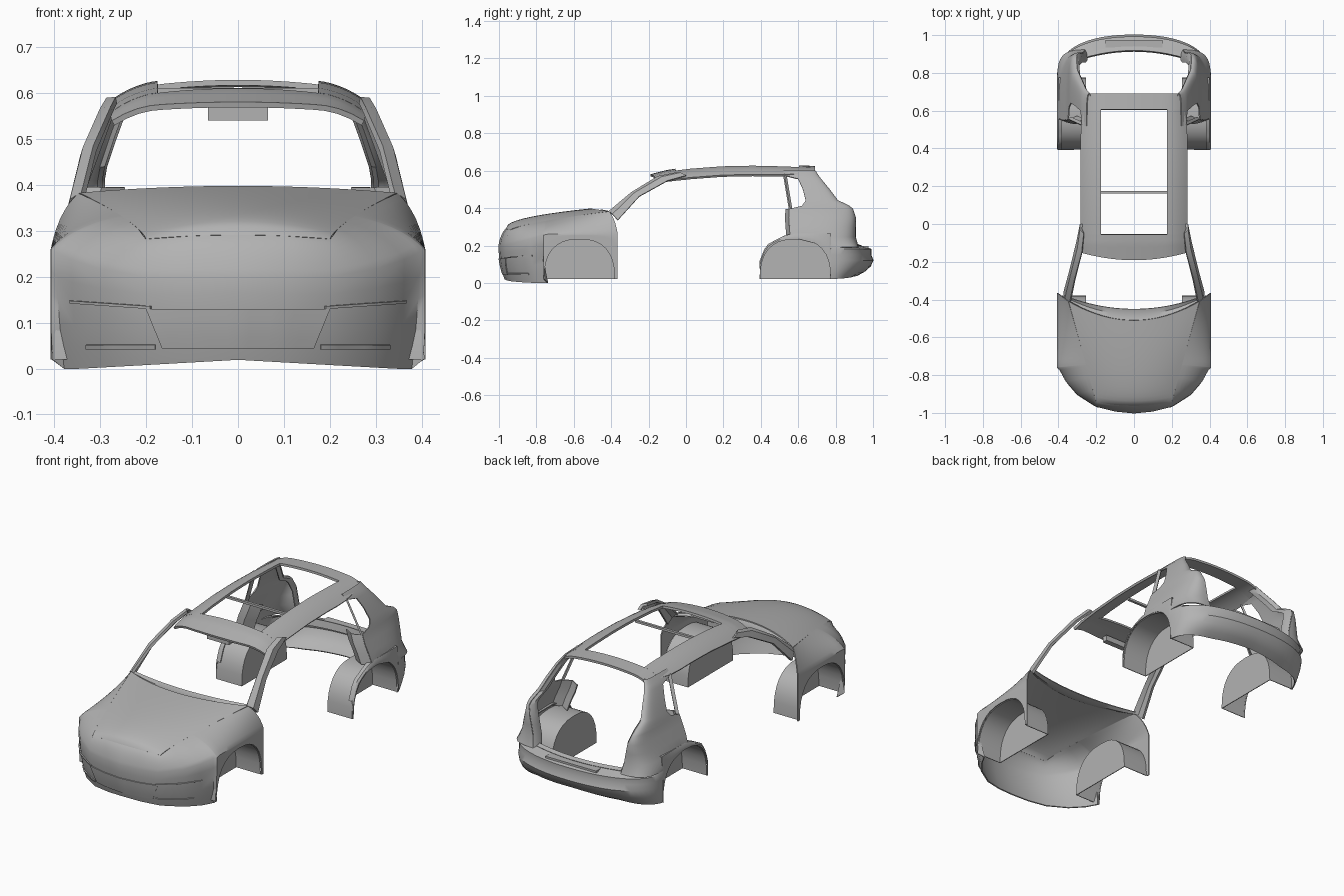
import bpy, bmesh, math
from mathutils import Vector

cube = bpy.data.objects.get("Cube")
if cube:
    bpy.data.objects.remove(cube)

grey = bpy.data.materials.new("body grey")
grey.use_nodes = True
COLOUR = (0.45, 0.45, 0.45, 1)
grey.diffuse_color = COLOUR
grey.node_tree.nodes["Principled BSDF"].inputs["Base Color"].default_value = COLOUR


def lerp(a, b, t):
    return a + (b - a) * t


def interp(table, key):
    """Piecewise linear lookup on the first column."""
    for a, b in zip(table, table[1:]):
        if key <= b[0]:
            t = max(0, (key - a[0]) / (b[0] - a[0]))
            return lerp(a[1], b[1], t)
    return table[-1][1]


def panel(name, rows, thick=0.006, offset=0):
    """Skin a grid of points, mirror it across x and give it sheet thickness."""
    bm = bmesh.new()
    grid = [[bm.verts.new(p) for p in row] for row in rows]
    for a, b in zip(grid, grid[1:]):
        for i in range(len(a) - 1):
            bm.faces.new((a[i], a[i + 1], b[i + 1], b[i]))
    bmesh.ops.remove_doubles(bm, verts=bm.verts, dist=0.0001)
    bmesh.ops.recalc_face_normals(bm, faces=bm.faces)
    mesh = bpy.data.meshes.new(name)
    bm.to_mesh(mesh)
    bm.free()
    mesh.materials.append(grey)
    ob = bpy.data.objects.new(name, mesh)
    bpy.context.collection.objects.link(ob)
    ob.modifiers.new("mirror", 'MIRROR')
    sheet = ob.modifiers.new("sheet", 'SOLIDIFY')
    sheet.thickness, sheet.offset = thick, offset
    bpy.ops.object.select_all(action='DESELECT')
    ob.select_set(True)
    bpy.context.view_layer.objects.active = ob
    bpy.ops.object.convert(target='MESH')
    bpy.ops.object.shade_smooth_by_angle(angle=math.radians(35))
    return ob


def box(name, centre, size):
    bm = bmesh.new()
    bmesh.ops.create_cube(bm, size=1)
    for v in bm.verts:
        v.co = Vector(centre) + Vector([c * s for c, s in zip(v.co, size)])
    mesh = bpy.data.meshes.new(name)
    bm.to_mesh(mesh)
    bm.free()
    mesh.materials.append(grey)
    ob = bpy.data.objects.new(name, mesh)
    bpy.context.collection.objects.link(ob)


def arch(centre, n=16):
    """Squarish wheel arch outline as (y, z) pairs."""
    pts = []
    for i in range(n + 1):
        c, s = math.cos(math.pi * i / n), max(0, math.sin(math.pi * i / n))
        pts.append((centre - 0.19 * math.copysign(abs(c) ** 0.8, c), 0.02 + 0.215 * s ** 0.8))
    return pts


SIDE = 0.405
FRONT_AXLE, REAR_AXLE = -0.57, 0.585

# Bonnet, bulged between its two side shut lines
def bonnet_point(f, u):
    x, y, z = lerp(0.2, 0.345, f), lerp(-0.94, -0.41, f), 0.28 + 0.1 * f ** 0.7
    bulge = 1 - u * u
    return (x * u, lerp(y, -0.96 + 0.45 * f, bulge), lerp(z, 0.29 + 0.105 * f ** 0.45, bulge))

panel("bonnet", [[bonnet_point((i / 14) ** 1.5, j / 10) for j in range(11)] for i in range(15)])

# Cowl between bonnet and windscreen
panel("cowl", [[(0.34 * u, lerp(-0.51 + 0.1 * u * u, -0.45 + 0.06 * u * u, t), 0.39 - 0.012 * u * u - 0.008 * math.sin(t * 3.14))
                for u in [k / 10 for k in range(11)]] for t in (0, 0.5, 1)])

# Nose and front wings: one skin running round the corner, over the wheel arch
NOSE = [(0, -1), (0.1, -0.99), (0.2, -0.965), (0.3, -0.9), (0.36, -0.83), (0.393, -0.77)]

def wing_section(x, y, low, bonnet_edge, f, tuck):
    wide = min(0.26, 0.2 + 0.15 * f)
    tx, ty, tz = bonnet_edge
    row = []
    for j in range(5):
        z = lerp(low, wide, j / 5)
        k = 1 - tuck * ((wide - z) / wide) ** 2
        row.append((x * k, y * k, z))
    for j in range(8):
        t, ang = j / 7, j / 7 * math.pi / 2
        a, b = (math.cos(ang) + 1 - t) / 2, (math.sin(ang) + t) / 2
        row.append((lerp(tx, x, a), lerp(ty, y, a), lerp(wide, tz, b)))
    return row

wing = []
stations = [(x, y, max(0, 0.02 - 0.055 * x)) for x, y in NOSE]
stations += [(SIDE, y, z) for y, z in arch(FRONT_AXLE)] + [(SIDE, -0.365, 0.02)]
for x, y, low in stations:
    f = interp([(-0.965, 0), (-0.77, 0.35), (-0.365, 1)], y)
    u = min(1, x / 0.2)
    wing.append(wing_section(x, y, low, bonnet_point(f, u), f, 0.04 if y < -0.765 else 0))
panel("nose_and_front_wings", wing)

# Grille plate and bumper slots laid on the nose
def nose_point(x, z, out):
    k = 1 - 0.04 * ((0.2 - z) / 0.2) ** 2
    return (x, interp(NOSE, x / k) * k - out, z)

def nose_strip(name, x0, x1, z0, z1, rise, out):
    panel(name, [[nose_point(lerp(x0, x1, i / 8), z + rise * i / 8, out) for i in range(9)] for z in (z0, z1)])

panel("grille_plate", [[nose_point(i / 8 * lerp(0.165, 0.2, t), lerp(0.045, 0.13, t), 0.004)
                        for i in range(9)] for t in (0, 0.25, 0.5, 0.75, 1)])
nose_strip("bumper_crease", 0.19, 0.365, 0.13, 0.136, 0.012, 0.006)
nose_strip("lower_intake", 0.18, 0.33, 0.042, 0.052, 0, 0.005)

# Wheel liners with closed inner walls
for name, centre in (("front_wheel_liner", FRONT_AXLE), ("rear_wheel_liner", REAR_AXLE)):
    outline = arch(centre)
    rows = [[(x, y, z) for y, z in outline] for x in (0.4, 0.33, 0.255)]
    rows.append([(0.255, y, 0.02) for y, z in outline])
    panel(name, rows, 0.004)

# Windscreen pillars
inner = [(0.337, -0.41, 0.38), (0.312, -0.29, 0.48), (0.275, -0.15, 0.565), (0.265, -0.05, 0.585)]
outer = [(0.368, -0.365, 0.335), (0.337, -0.25, 0.462), (0.3, -0.1, 0.545), (0.28, 0, 0.573)]
rows = []
for a, b in zip(inner, outer):
    a, b = Vector(a), Vector(b)
    rows.append([a, a.lerp(b, 0.5) + Vector((0.008, -0.004, 0.008)), b])
panel("windscreen_pillar", rows, 0.014)

# Roof with a large sunroof opening
CROWN = [(-0.19, 0.575), (-0.1, 0.598), (0, 0.613), (0.2, 0.628), (0.35, 0.631), (0.5, 0.628), (0.69, 0.619)]

def roof_point(x, y):
    drop = 0.01 * (x / 0.175) ** 2 + 0.03 * (max(0, x - 0.175) / 0.105) ** 2
    return (x, y, interp(CROWN, y) - drop)

def half_width(y):
    return interp([(-0.19, 0.272), (0, 0.28), (0.5, 0.28), (0.69, 0.25)], y)

def roof_patch(name, x0, y0, y1, bow, inner_width=None):
    rows = []
    for i in range(9):
        row = []
        for j in range(11):
            y = lerp(y0, y1, i / 8)
            x = lerp(x0, half_width(y), j / 10)
            row.append(roof_point(x, y + bow * (1 - i / 8) * (x / 0.28) ** 2))
        rows.append(row)
    panel(name, rows, 0.012)

roof_patch("roof_front", 0, -0.19, -0.055, 0.04)
roof_patch("roof_rail", 0.175, -0.055, 0.605, 0)
roof_patch("roof_rear", 0, 0.605, 0.69, 0)
box("sunroof_crossbar", (0, 0.168, 0.605), (0.36, 0.014, 0.012))
box("mirror_mount", (0, -0.155, 0.556), (0.13, 0.03, 0.03))

# Rear quarters: height, side x, front y, tailgate edge x, tailgate edge y
QUARTER = [
    (0.19, 0.403, 0.775, 0.26, 0.92),
    (0.245, 0.403, 0.56, 0.27, 0.905),
    (0.3, 0.385, 0.555, 0.28, 0.905),
    (0.35, 0.363, 0.552, 0.29, 0.905),
    (0.395, 0.347, 0.555, 0.305, 0.89),
    (0.412, 0.342, 0.62, 0.305, 0.87),
    (0.44, 0.332, 0.64, 0.3, 0.81),
    (0.5, 0.308, 0.625, 0.28, 0.765),
    (0.555, 0.282, 0.6, 0.26, 0.72),
    (0.575, 0.272, 0.52, 0.25, 0.705),
    (0.6, 0.25, 0.52, 0.235, 0.69),
]

def curve(p0, p1, p2, p3, t):
    s = 1 - t
    return p0 * s ** 3 + p1 * 3 * s * s * t + p2 * 3 * s * t * t + p3 * t ** 3

rows = []
for z, x, y, hx, hy in QUARTER:
    ends = [(x, y), (x, lerp(y, hy, 0.8)), (lerp(hx, x, 0.8), hy), (hx, hy)]
    pts = [curve(*map(Vector, ends), i / 14) for i in range(15)]
    rows.append([(p.x, p.y, z) for p in pts])
panel("rear_quarter", rows)

# Returns along the tailgate opening and the door opening
panel("tailgate_jamb", [[(hx, hy, z), (hx - 0.012, hy - 0.02, z), (hx - 0.012, hy - 0.05, z)]
                        for z, x, y, hx, hy in QUARTER])
panel("door_jamb", [[(x, y, z), (x - 0.05, y - 0.02, z), (x - 0.1, y + 0.01, z)]
                    for z, x, y, hx, hy in QUARTER[1:5]])

# Slim post ahead of the rear side window
panel("window_post", [[(lerp(0.345, 0.277, t) - d, lerp(0.553, 0.522, t) + d, lerp(0.395, 0.58, t))
                       for d in (0, 0.012)] for t in (0, 0.25, 0.5, 0.75, 1)], 0.01)

# Rear wheel arch flare
rows = []
for y, z in arch(REAR_AXLE):
    top = interp([(0.39, 0.1), (0.43, 0.2), (0.52, 0.248), (0.56, 0.262), (0.78, 0.262)], y)
    rows.append([(SIDE, y, z), (SIDE, y, lerp(z, top, 0.5)), (0.398, y, top), (0.38, y, top)])
panel("rear_arch_flare", rows)

# Rear bumper wrapping round from arch to arch
PLAN = [Vector(p) for p in ((SIDE, 0.775), (SIDE, 0.93), (0.25, 1), (0, 1))]
BUMPER = [(0.02, 0.08), (0.045, 0.045), (0.08, 0.015), (0.12, 0), (0.15, 0.012), (0.18, 0.01), (0.197, 0.07)]
rows = []
for z, tuck in BUMPER:
    row = []
    for i in range(17):
        t = i / 16
        p = curve(*PLAN, t) * (1 - tuck * min(1, 0.1 + 1.5 * t))
        row.append((p.x, p.y, z + 0.03 * t * max(0, 1 - z / 0.12)))
    rows.append(row)
panel("rear_bumper", rows)
panel("tailgate_sill", [[(0.27 * i / 6, y - 0.04 * (i / 6) ** 2, z) for i in range(7)]
                        for y, z in ((0.94, 0.197), (0.92, 0.205), (0.915, 0.17))])
box("bumper_step", (0, 0.955, 0.192), (0.3, 0.04, 0.01))
